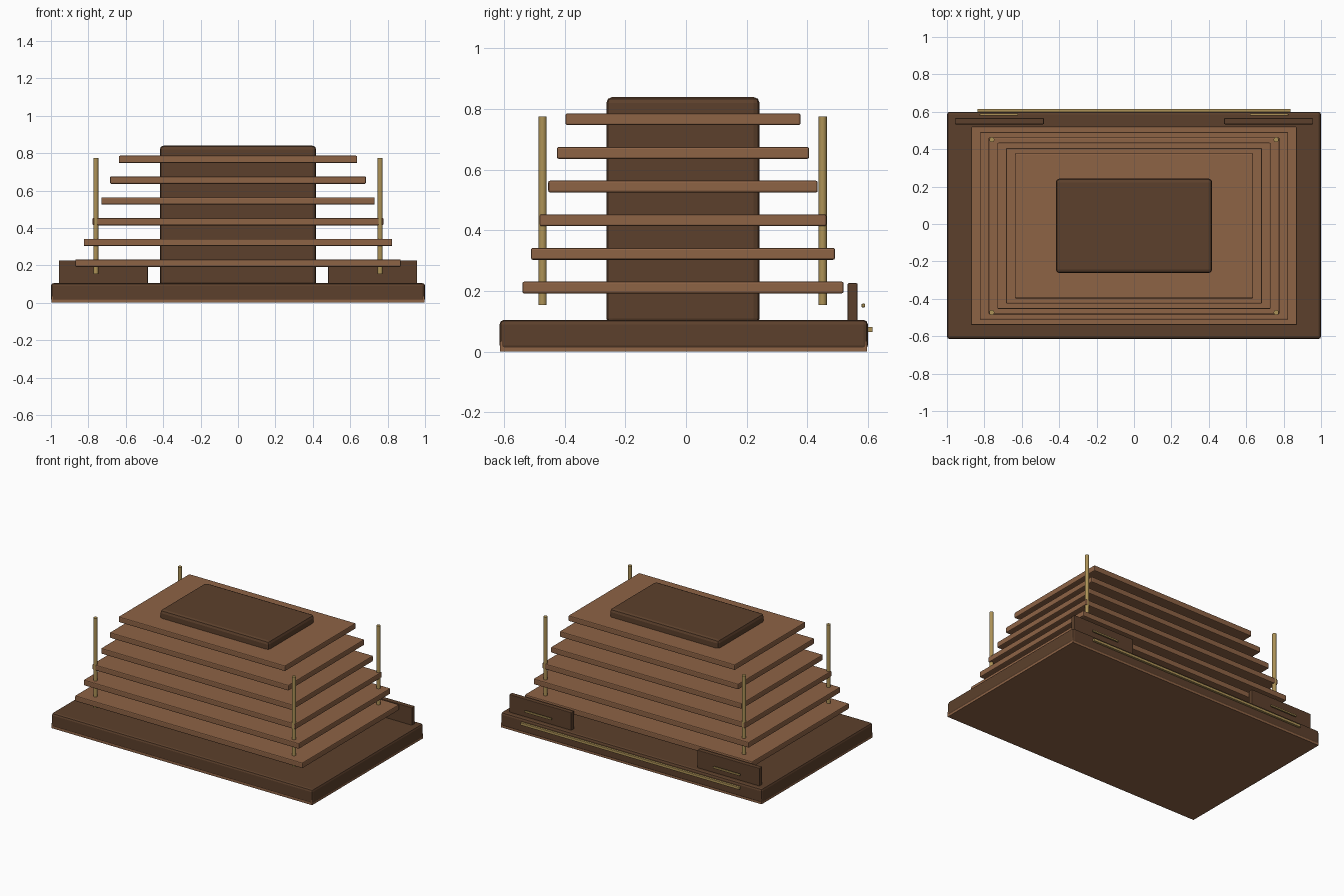
import bpy
import bmesh

if "Cube" in bpy.data.objects:
    bpy.data.objects.remove(bpy.data.objects["Cube"])


def make_material(name, rgb):
    mat = bpy.data.materials.new(name)
    mat.use_nodes = True
    colour = (*rgb, 1.0)
    mat.diffuse_color = colour
    mat.node_tree.nodes["Principled BSDF"].inputs["Base Color"].default_value = colour
    return mat


DARK = make_material("dark wood", (0.107, 0.051, 0.025))
LIGHT = make_material("light wood", (0.27, 0.125, 0.06))
BRASS = make_material("brass", (0.42, 0.29, 0.095))


def finish(name, bm, mat):
    mesh = bpy.data.meshes.new(name)
    bm.to_mesh(mesh)
    bm.free()
    mesh.materials.append(mat)
    obj = bpy.data.objects.new(name, mesh)
    bpy.context.collection.objects.link(obj)
    return obj


def box(name, low, high, mat, bevel=0.0):
    """Box between two corners, with optional rounded edges."""
    bm = bmesh.new()
    bmesh.ops.create_cube(bm, size=1)
    for v in bm.verts:
        for i in range(3):
            v.co[i] = low[i] if v.co[i] < 0 else high[i]
    obj = finish(name, bm, mat)
    if bevel:
        mod = obj.modifiers.new("rounded edges", "BEVEL")
        mod.width = bevel
        mod.segments = 2
    return obj


def post(name, x, y, bottom, top, radius):
    bm = bmesh.new()
    bmesh.ops.create_cone(bm, cap_ends=True, segments=16, radius1=radius,
                          radius2=radius, depth=top - bottom)
    for f in bm.faces:
        f.smooth = len(f.verts) == 4
    for e in bm.edges:
        e.smooth = all(f.smooth for f in e.link_faces)
    obj = finish(name, bm, BRASS)
    obj.location = (x, y, (bottom + top) / 2)
    return obj


MID_Y = -0.01  # shared centre line of the building

# Plinth: light footing under a rounded dark slab
box("footing", (-0.997, -0.613, 0), (0.997, 0.597, 0.034), LIGHT)
box("plinth", (-1, -0.615, 0.006), (1, 0.6, 0.105), DARK, 0.015)

# Central tower core
box("core", (-0.418, MID_Y - 0.253, 0.09), (0.418, MID_Y + 0.253, 0.84), DARK, 0.02)

# Six floor plates, shrinking upwards
for i in range(6):
    half_x = 0.871 - 0.0467 * i
    half_y = 0.53 - 0.0285 * i
    z = 0.192 + 0.111 * i
    box(f"floor_plate_{i + 1}", (-half_x, MID_Y - half_y, z),
        (half_x, MID_Y + half_y, z + 0.039), LIGHT, 0.006)

# Corner posts, rear screens and their brass handles
for side, s in (("left", 1), ("right", -1)):
    for end, y in (("front", -0.473), ("back", 0.451)):
        post(f"{end}_{side}_post", s * 0.76, y, 0.154, 0.775, 0.0135)
    x0, x1 = sorted((s * 0.482, s * 0.958))
    box(f"{side}_rear_screen", (x0, 0.533, 0.09), (x1, 0.566, 0.226), DARK, 0.004)
    x0, x1 = sorted((s * 0.62, s * 0.825))
    box(f"{side}_handle", (x0, 0.579, 0.146), (x1, 0.591, 0.158), BRASS, 0.003)

# Long brass trim on the back of the plinth
box("rear_trim", (-0.838, 0.599, 0.064), (0.838, 0.615, 0.082), BRASS, 0.002)
